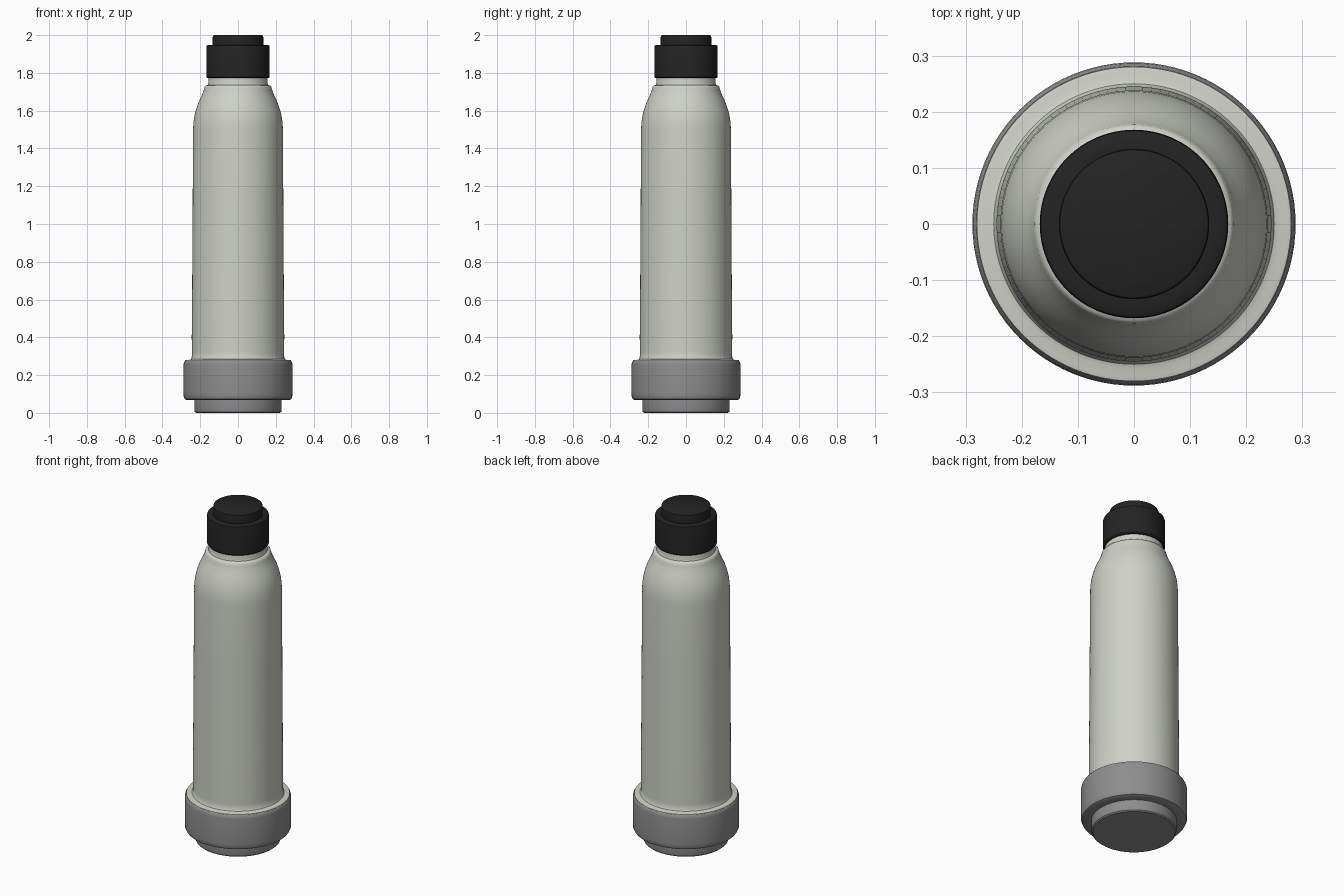
import bpy, bmesh, math

if "Cube" in bpy.data.objects:
    bpy.data.objects.remove(bpy.data.objects["Cube"])

SEG = 96

def material(name, rgb):
    m = bpy.data.materials.new(name)
    m.diffuse_color = (*rgb, 1)
    m.use_nodes = True
    m.node_tree.nodes["Principled BSDF"].inputs["Base Color"].default_value = m.diffuse_color
    return m

def lathe(name, profile, mat):
    """Spin (radius, height) points, listed bottom to top, around z."""
    bm = bmesh.new()
    rings = []
    for r, z in profile:
        if r == 0:
            rings.append([bm.verts.new((0, 0, z))])
        else:
            rings.append([bm.verts.new((r * math.cos(2 * math.pi * i / SEG),
                                        r * math.sin(2 * math.pi * i / SEG), z))
                          for i in range(SEG)])
    for a, b in zip(rings, rings[1:]):
        for i in range(SEG):
            j = (i + 1) % SEG
            if len(a) == 1:
                bm.faces.new((a[0], b[j], b[i]))
            elif len(b) == 1:
                bm.faces.new((a[i], a[j], b[0]))
            else:
                bm.faces.new((a[i], a[j], b[j], b[i]))
    me = bpy.data.meshes.new(name)
    bm.to_mesh(me)
    bm.free()
    me.materials.append(mat)
    ob = bpy.data.objects.new(name, me)
    bpy.context.collection.objects.link(ob)
    bpy.context.view_layer.objects.active = ob
    ob.select_set(True)
    bpy.ops.object.shade_smooth_by_angle(angle=math.radians(35))
    ob.select_set(False)
    return ob

shell = material("warm light grey", (0.62, 0.64, 0.58))
grey = material("mid grey", (0.27, 0.27, 0.27))
black = material("soft black", (0.017, 0.017, 0.017))

# Base: narrow foot, wide collar with rounded edges
lathe("base", [(0, 0), (0.222, 0), (0.229, 0.006), (0.231, 0.014), (0.231, 0.068),
               (0.272, 0.068), (0.282, 0.073), (0.287, 0.084), (0.288, 0.1),
               (0.288, 0.255), (0.286, 0.268), (0.281, 0.275), (0, 0.275)], grey)

# Bottle body: flange seated in the collar, tapered wall, rounded shoulder, neck
lathe("bottle_body", [(0, 0.27), (0.281, 0.27), (0.280, 0.279), (0.272, 0.281),
                      (0.258, 0.281), (0.250, 0.284), (0.245, 0.294), (0.244, 0.32),
                      (0.245, 0.40), (0.243, 0.6), (0.240, 1.1), (0.238, 1.5),
                      (0.236, 1.535), (0.231, 1.57), (0.223, 1.604), (0.212, 1.636),
                      (0.199, 1.666), (0.187, 1.692), (0.180, 1.712), (0.177, 1.726),
                      (0.172, 1.732), (0.160, 1.736), (0.157, 1.745), (0.157, 1.79),
                      (0, 1.79)], shell)

# Cap: collar with smaller button on top
lathe("cap", [(0, 1.772), (0.163, 1.772), (0.168, 1.778), (0.168, 1.937),
              (0.166, 1.944), (0.160, 1.948), (0.134, 1.948), (0.134, 1.990),
              (0.132, 1.997), (0.127, 2.0), (0, 2.0)], black)
